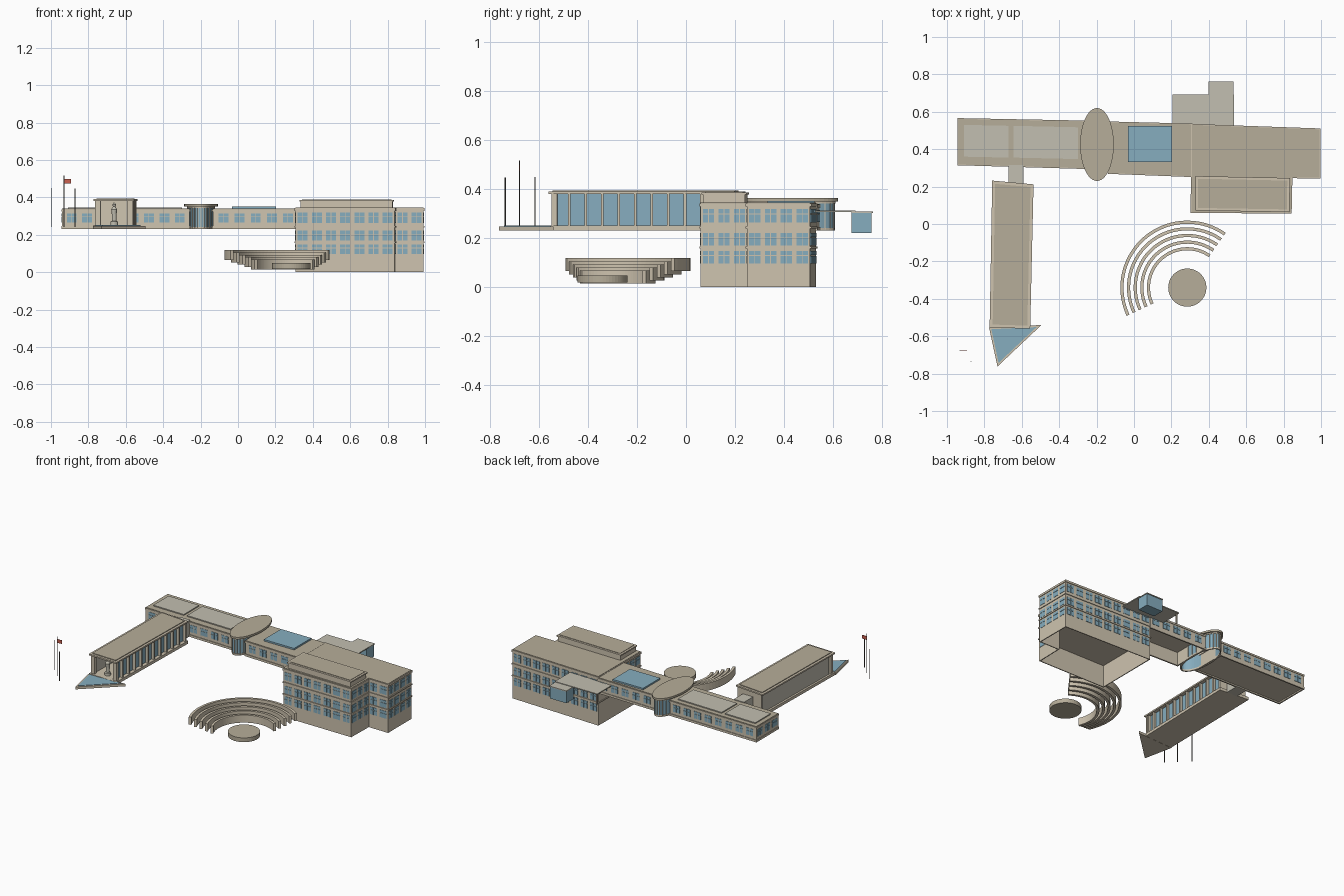
import bpy, bmesh, math
from mathutils import Vector, Matrix

if "Cube" in bpy.data.objects:
    bpy.data.objects.remove(bpy.data.objects["Cube"])


def mat(name, r, g, b):
    m = bpy.data.materials.new(name)
    m.diffuse_color = (r, g, b, 1)
    m.use_nodes = True
    m.node_tree.nodes["Principled BSDF"].inputs["Base Color"].default_value = m.diffuse_color
    return m


STONE = mat("stone", .62, .55, .43)
ROOF = mat("roof", .47, .42, .32)
PALE = mat("pale_roof", .54, .52, .44)
GLASS = mat("glass", .24, .42, .52)
DARK = mat("dark_metal", .12, .11, .10)
RED = mat("flag_red", .6, .12, .08)


def finish(name, bm, m):
    bmesh.ops.recalc_face_normals(bm, faces=bm.faces)
    me = bpy.data.meshes.new(name)
    bm.to_mesh(me)
    bm.free()
    me.materials.append(m)
    ob = bpy.data.objects.new(name, me)
    bpy.context.collection.objects.link(ob)
    return ob


def prism(name, pts, z0, z1, m, hole=None):
    """Extruded outline; hole is an optional inner outline making a ring."""
    bm = bmesh.new()
    n = len(pts)

    def ring(p, z):
        return [bm.verts.new((x, y, z)) for x, y in p]

    def bridge(a, b):
        for i in range(n):
            j = (i + 1) % n
            bm.faces.new((a[i], a[j], b[j], b[i]))
    lo, hi = ring(pts, z0), ring(pts, z1)
    bridge(lo, hi)
    if hole:
        hlo, hhi = ring(hole, z0), ring(hole, z1)
        bridge(hlo, hhi)
        bridge(lo, hlo)
        bridge(hi, hhi)
    else:
        bm.faces.new(lo[::-1])
        bm.faces.new(hi)
    return finish(name, bm, m)


def grow(pts, d):
    """Offset a counter-clockwise outline outwards with mitred corners."""
    out = []
    for i, p in enumerate(pts):
        p = Vector(p)
        a = (p - Vector(pts[i - 1])).normalized()
        b = (Vector(pts[(i + 1) % len(pts)]) - p).normalized()
        na, nb = Vector((a.y, -a.x)), Vector((b.y, -b.x))
        out.append(tuple(p + (na + nb) * d / (1 + na.dot(nb))))
    return out


def rect(x0, x1, y0, y1, skew=0):
    return [(x0, y0), (x1, y0 - skew), (x1, y1 - skew), (x0, y1)]


def ellipse(cx, cy, rx, ry, n=48):
    return [(cx + rx * math.cos(2 * math.pi * i / n), cy + ry * math.sin(2 * math.pi * i / n)) for i in range(n)]


def add_box(bm, c, size, ang=0):
    M = Matrix.Translation(c) @ Matrix.Rotation(ang, 4, 'Z') @ Matrix.Diagonal((*size, 1))
    bmesh.ops.create_cube(bm, size=1, matrix=M)


def windows(name, edges, rows):
    """Four-pane windows along wall edges: (start, end, count)."""
    bm = bmesh.new()
    for p, q, n in edges:
        p, q = Vector(p), Vector(q)
        d = q - p
        ang = math.atan2(d.y, d.x)
        u = d.normalized()
        pitch = d.length / n
        w = min(pitch * .74, .054)
        for i in range(n):
            c = p + u * pitch * (i + .5)
            for z0, z1 in rows:
                h = z1 - z0
                for s in (-1, 1):
                    for zc, zh in ((z0 + h * .31, h * .6), (z0 + h * .83, h * .33)):
                        pc = c + u * s * w * .26
                        add_box(bm, (pc.x, pc.y, zc), (w * .46, .005, zh), ang)
    finish(name, bm, GLASS)


# Tall L-shaped block, open underneath below its first floor
block = [(.308, .065), (.838, .06), (.842, .25), (.993, .248), (.993, .506), (.31, .53)]
prism("block_base", block, 0, .155, STONE, grow(block, -.006))
prism("block_walls", block, .155, .338, STONE)
prism("block_cornice", grow(block, .005), .328, .342, STONE)
prism("block_roof", block, .338, .345, ROOF)
for z in (.157, .24):
    prism("block_ledge", grow(block, .005), z, z + .008, STONE, grow(block, -.005))
rows = ((.096, .148), (.17, .222), (.263, .318))
cnt = (7, 3, 2, 4, 9)
windows("block_windows", [(block[i], block[i + 1], cnt[i]) for i in range(5)], rows)
windows("block_west_windows", [((.308, .25), (.308, .065), 3)], rows)
pent = [(.335, .078), (.825, .07), (.828, .24), (.335, .25)]
prism("penthouse", pent, .34, .38, STONE)
prism("penthouse_rim", grow(pent, .006), .377, .386, STONE)
prism("penthouse_roof", grow(pent, -.008), .38, .389, ROOF)

# Long low wings either side of the oval hall
west = [(-.94, .318), (-.26, .298), (-.26, .549), (-.94, .562)]
mid = [(-.134, .272), (.31, .255), (.31, .533), (-.134, .544)]
prism("west_wing_walls", west, .24, .333, STONE)
prism("middle_wing_walls", mid, .24, .333, STONE, grow(mid, -.006))
for nm, w, ed in (
        ("west_wing", west, [((-.93, .318), (-.27, .299), 8), ((-.27, .549), (-.93, .562), 8), (west[3], west[0], 3)]),
        ("middle_wing", mid, [((-.12, .2716), (.31, .255), 5), ((.31, .533), (-.12, .5435), 5)])):
    prism(nm + "_cornice", grow(w, .004), .325, .336, STONE)
    prism(nm + "_roof", w, .334, .34, ROOF)
    prism(nm + "_base_ledge", grow(w, .004), .231, .246, STONE, grow(w, -.006))
    windows(nm + "_windows", ed, ((.265, .315),))
prism("west_roof_panel", rect(-.91, -.67, .36, .53, .005), .338, .347, PALE)
prism("west_roof_panel_long", rect(-.645, -.3, .355, .525, .008), .338, .347, PALE)
prism("skylight", rect(-.032, .204, .332, .523), .338, .351, GLASS)

# Oval hall: glazed drum open underneath, with fins


def oval(d):
    return ellipse(-.198, .425, .072 + d, .18 + d)


prism("oval_glass", oval(0), .236, .35, GLASS, oval(-.004))
prism("oval_base", oval(.003), .23, .242, STONE, oval(-.006))
prism("oval_eave", oval(.004), .342, .35, STONE)
prism("oval_roof", ellipse(-.198, .425, .09, .195), .35, .364, ROOF)
bm = bmesh.new()
for x, y in ellipse(-.198, .425, .073, .181, 28):
    add_box(bm, (x, y, .29), (.004, .004, .11))
finish("oval_fins", bm, STONE)

# Rear canopy and glazed box
prism("rear_canopy", rect(.205, .535, .525, .692), .306, .313, PALE)
prism("rear_glass_box", rect(.4, .528, .675, .757), .22, .305, GLASS)
prism("rear_box_roof", rect(.397, .531, .675, .762), .303, .309, PALE)
prism("canopy_post", rect(.212, .22, .675, .683), .232, .307, STONE)

# Gallery hall: floor, roof, pale west wall, glazed colonnade
hall = [(-.772, -.553), (-.555, -.56), (-.537, .212), (-.758, .232)]
inner = grow(hall, -.016)
sw, se, ne, nw = [Vector(p) for p in inner]
prism("gallery_floor", hall, .232, .252, STONE)
prism("gallery_roof", hall, .38, .39, STONE)
prism("gallery_roof_panel", inner, .388, .395, ROOF)


def wall(name, p, q, t, z0, z1, m):
    bm = bmesh.new()
    d, c = q - p, (p + q) / 2
    add_box(bm, (c.x, c.y, (z0 + z1) / 2), (d.length, t, z1 - z0), math.atan2(d.y, d.x))
    return finish(name, bm, m)


wall("gallery_east_glass", se + Vector((-.012, .01)), ne + Vector((-.012, 0)), .006, .25, .38, GLASS)
wall("gallery_west_wall", sw + Vector((.004, .03)), nw + Vector((.004, 0)), .012, .25, .38, PALE)
wall("gallery_north_wall", ne, nw, .012, .25, .38, STONE)
bm = bmesh.new()
for i in range(12):
    c = se.lerp(ne, i / 11)
    add_box(bm, (c.x, c.y, .315), (.02, .011, .13), .02)
for p, s in ((sw, 1), (se, -1)):
    add_box(bm, (p.x + s * .006, p.y + .008, .315), (.028, .022, .13), -.03)
finish("gallery_columns", bm, STONE)

# Connector to the wing
prism("connector", rect(-.672, -.592, .215, .315), .232, .345, PALE)

# Triangular entrance platform
tri = [(-.775, -.553), (-.73, -.762), (-.495, -.54)]
prism("entrance_platform", tri, .231, .248, STONE)
prism("entrance_glass", grow(tri, -.01), .246, .251, GLASS)

# Statue on pedestal, lathed from a profile
prof = [(.02, .25), (.02, .27), (.012, .273), (.013, .31), (.016, .335), (.007, .35), (.01, .362), (0, .374)]
bm = bmesh.new()
vs = [bm.verts.new((-.662 + r, -.5, z)) for r, z in prof]
es = [bm.edges.new(e) for e in zip(vs, vs[1:])]
bmesh.ops.spin(bm, geom=vs + es, cent=(-.662, -.5, 0), axis=(0, 0, 1), angle=2 * math.pi, steps=16)
bmesh.ops.remove_doubles(bm, verts=bm.verts, dist=1e-5)
finish("statue", bm, PALE)

# Amphitheatre: five stepped arcs around a round stage
CX, CY = .285, -.34
for i in range(5):
    r, z = .358 - .0355 * i, .065 - .0125 * i
    angs = [math.radians(55 + 150 * k / 40) for k in range(41)]
    arc = [(CX + r * math.cos(a), CY + r * math.sin(a)) for a in angs]
    arc += [(CX + (r - .017) * math.cos(a), CY + (r - .017) * math.sin(a)) for a in angs[::-1]]
    prism("seating_tier", arc, z, z + .053, STONE)
prism("stage", ellipse(CX, CY, .102, .102), .018, .048, ROOF)

# Flagpoles and flag
for x, y, z1 in ((-.998, -.615, .45), (-.93, -.678, .517), (-.872, -.737, .448)):
    prism("flagpole", ellipse(x, y, .0022, .0022, 8), .242, z1, DARK)
prism("flag", rect(-.93, -.893, -.679, -.676), .474, .499, RED)
